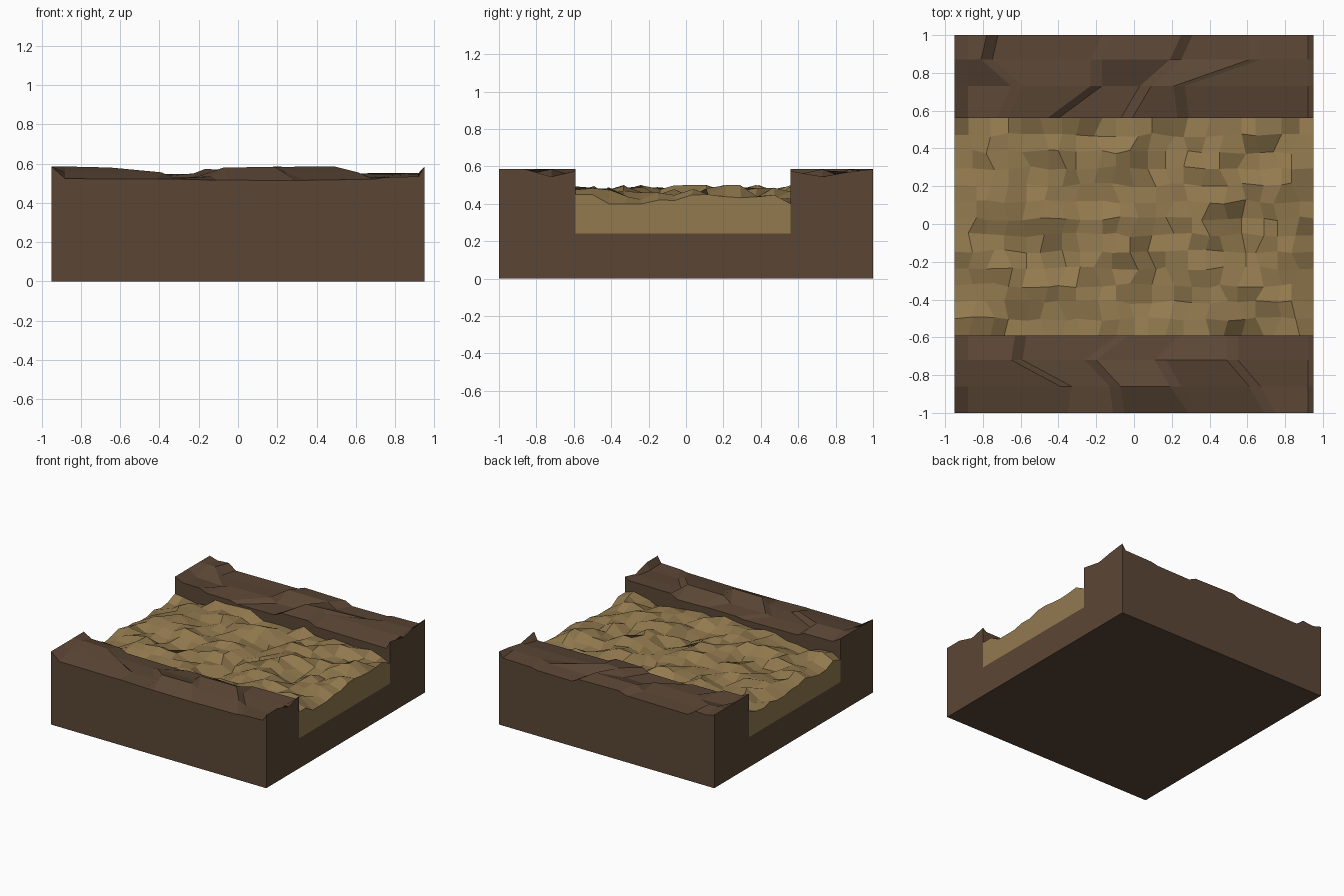
import bpy, bmesh, random
from mathutils import Vector, noise

if "Cube" in bpy.data.objects:
    bpy.data.objects.remove(bpy.data.objects["Cube"])

random.seed(7)
X, Y_LO, Y_HI, FLOOR = 0.95, -0.59, 0.56, 0.24


def clamp(v, lo, hi):
    return max(lo, min(hi, v))


def material(name, rgb):
    m = bpy.data.materials.new(name)
    m.diffuse_color = (*rgb, 1)
    m.use_nodes = True
    m.node_tree.nodes["Principled BSDF"].inputs["Base Color"].default_value = m.diffuse_color
    return m


def terrain_block(name, rows, bottom, mat):
    """Closed block: rows of top points (running along x), flat sides and base."""
    bm = bmesh.new()
    top = [[bm.verts.new(p) for p in row] for row in rows]
    # broken ground surface
    for r0, r1 in zip(top, top[1:]):
        for i in range(len(r0) - 1):
            bm.faces.new((r0[i], r0[i + 1], r1[i + 1], r1[i]))
    # four skirts and the underside
    y0, y1 = rows[0][0][1], rows[-1][0][1]
    a, b, c, d = [bm.verts.new(p) for p in
                  ((-X, y0, bottom), (X, y0, bottom), (X, y1, bottom), (-X, y1, bottom))]
    bm.faces.new([a, b] + top[0][::-1])
    bm.faces.new([c, d] + top[-1])
    bm.faces.new([b, c] + [r[-1] for r in top][::-1])
    bm.faces.new([d, a] + [r[0] for r in top])
    bm.faces.new((d, c, b, a))
    bmesh.ops.recalc_face_normals(bm, faces=bm.faces)
    me = bpy.data.meshes.new(name)
    bm.to_mesh(me)
    bm.free()
    me.materials.append(mat)
    ob = bpy.data.objects.new(name, me)
    bpy.context.collection.objects.link(ob)
    return ob


# Dark soil bed: two banks of stepped plateaus with a flat trench between them
def bank_row(y, steps, levels, right_end):
    """Plateaus at the given levels, joined by short steep steps at the given x."""
    row = [(-X, y, 0.585)]
    cuts = [-0.93] + steps + [0.93]
    for a, b, z in zip(cuts, cuts[1:], levels):
        row += [(a + 0.05, y, z + random.uniform(-0.006, 0.006)),
                (b - 0.01, y, z + random.uniform(-0.006, 0.006))]
    row.append((X, y, right_end))
    return [(px, py, clamp(z, 0.51, 0.585)) for px, py, z in row]


front = [
    bank_row(-1, [-0.40, -0.10, 0.30, 0.70], [0.525, 0.52, 0.515, 0.52, 0.535], 0.585),
    bank_row(-0.86, [-0.38, -0.12, 0.20, 0.62], [0.56, 0.53, 0.585, 0.55, 0.53], 0.585),
    bank_row(-0.72, [-0.64, -0.25, 0.12, 0.50], [0.585, 0.53, 0.54, 0.585, 0.545], 0.545),
    bank_row(Y_LO, [-0.62, -0.08, 0.25, 0.50], [0.545, 0.515, 0.525, 0.515, 0.55], 0.575)]
back = [
    bank_row(Y_HI, [-0.72, -0.45, -0.06, 0.24], [0.555, 0.525, 0.515, 0.545, 0.515], 0.575),
    bank_row(0.73, [-0.64, -0.22, 0.04, 0.22], [0.53, 0.545, 0.52, 0.585, 0.545], 0.545),
    bank_row(0.87, [-0.80, -0.22, 0.20, 0.62], [0.585, 0.53, 0.57, 0.525, 0.55], 0.57),
    bank_row(1, [-0.77, -0.16, 0.26, 0.62], [0.57, 0.525, 0.55, 0.52, 0.54], 0.585)]


def trench_row(like):
    return [(x, y, FLOOR) for x, y, z in like]


soil = front + [trench_row(front[-1]), trench_row(back[0])] + back
terrain_block("soil_bed", soil, 0, material("dark_soil", (0.105, 0.062, 0.036)))

# Sandy path: finer lumpy ground filling the trench
NX, NY = 20, 13
sand = []
for j in range(NY + 1):
    y = Y_LO + (Y_HI - Y_LO) * j / NY
    row = []
    for i in range(NX + 1):
        x = -X + 2 * X * i / NX
        end = i in (0, NX)
        z = 0.46 + 0.06 * noise.noise(Vector((x * 4, y * 4, 9.1))) + random.uniform(-0.032, 0.032)
        z = clamp(z, 0.405, 0.50)
        if end:
            z = clamp(z - 0.035, 0.40, 0.45)
        px = x if end else x + random.choice((-0.022, 0, 0.022))
        py = y if end or j in (0, NY) else y + random.uniform(-0.012, 0.012)
        row.append((px, py, z))
    sand.append(row)
terrain_block("sand_path", sand, FLOOR, material("sand", (0.29, 0.195, 0.078)))
